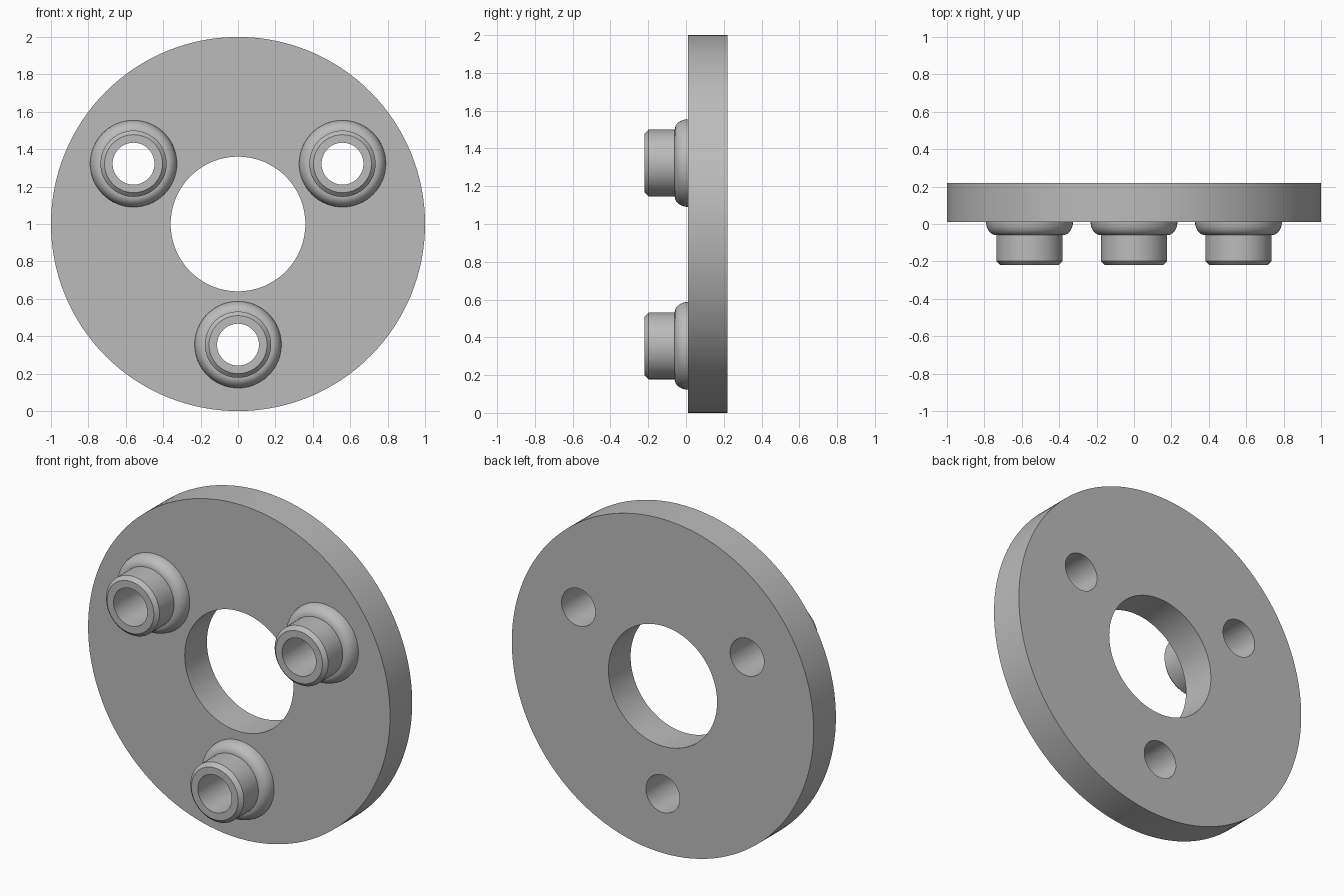
import bpy, bmesh
from math import sin, cos, pi, radians
from mathutils import Matrix, Vector

cube = bpy.data.objects.get("Cube")
if cube:
    bpy.data.objects.remove(cube, do_unlink=True)

FRONT, BACK, TIP = 0.01, 0.22, -0.22
PLATE_R, CENTRE_HOLE_R = 1.0, 0.36
BOSS_CIRCLE, BORE_R = 0.645, 0.112
COLLAR_R, NECK_R, CHAMFER = 0.232, 0.177, 0.022
COLLAR_Y = -0.06

grey = bpy.data.materials.new("plain grey")
grey.use_nodes = True
grey.diffuse_color = (0.5, 0.5, 0.5, 1)
grey.node_tree.nodes["Principled BSDF"].inputs["Base Color"].default_value = grey.diffuse_color


def lathe(name, profile, centre, steps, closed=True):
    """Revolve (radius, y) points around an axis parallel to y."""
    bm = bmesh.new()
    verts = [bm.verts.new((r, y, 0)) for r, y in profile]
    edges = [bm.edges.new(pair) for pair in zip(verts, verts[1:])]
    if closed:
        edges.append(bm.edges.new((verts[-1], verts[0])))
    bmesh.ops.spin(bm, geom=verts + edges, cent=(0, 0, 0), axis=(0, 1, 0),
                   angle=2 * pi, steps=steps)
    bmesh.ops.remove_doubles(bm, verts=bm.verts, dist=1e-5)
    bmesh.ops.recalc_face_normals(bm, faces=bm.faces)
    mesh = bpy.data.meshes.new(name)
    bm.to_mesh(mesh)
    bm.free()
    mesh.materials.append(grey)
    obj = bpy.data.objects.new(name, mesh)
    obj.location = centre
    bpy.context.collection.objects.link(obj)
    return obj


def smooth(obj):
    bpy.ops.object.select_all(action='DESELECT')
    obj.select_set(True)
    bpy.context.view_layer.objects.active = obj
    bpy.ops.object.shade_smooth_by_angle(angle=radians(30))


# Flat ring plate
plate = lathe("ring_plate", [(CENTRE_HOLE_R, FRONT), (PLATE_R, FRONT),
                             (PLATE_R, BACK), (CENTRE_HOLE_R, BACK)],
              (0, 0, 1), 128)

# Boss outline: rounded collar, neck, chamfered tip, bore
collar = [(NECK_R + (COLLAR_R - NECK_R) * cos(a), FRONT + (COLLAR_Y - FRONT) * sin(a))
          for a in (i * pi / 16 for i in range(9))]
boss_profile = collar + [(NECK_R, TIP + CHAMFER), (NECK_R - CHAMFER, TIP),
                         (BORE_R, TIP), (BORE_R, FRONT)]

# Three bosses, each with a bore continuing through the plate
for name, angle in (("lower_boss", -90), ("left_boss", 30), ("right_boss", 150)):
    a = radians(angle)
    centre = Vector((BOSS_CIRCLE * cos(a), 0, 1 + BOSS_CIRCLE * sin(a)))
    smooth(lathe(name, boss_profile, centre, 64, closed=False))

    bm = bmesh.new()
    bmesh.ops.create_cone(bm, cap_ends=True, segments=64, radius1=BORE_R,
                          radius2=BORE_R, depth=1,
                          matrix=Matrix.Rotation(pi / 2, 4, 'X'))
    mesh = bpy.data.meshes.new("bore_cutter")
    bm.to_mesh(mesh)
    bm.free()
    mesh.materials.append(grey)
    cutter = bpy.data.objects.new("bore_cutter", mesh)
    cutter.location = centre
    bpy.context.collection.objects.link(cutter)
    bpy.context.view_layer.objects.active = plate
    cut = plate.modifiers.new("bore", 'BOOLEAN')
    cut.operation, cut.solver, cut.object = 'DIFFERENCE', 'EXACT', cutter
    bpy.ops.object.modifier_apply(modifier=cut.name)
    bpy.data.objects.remove(cutter, do_unlink=True)

smooth(plate)
